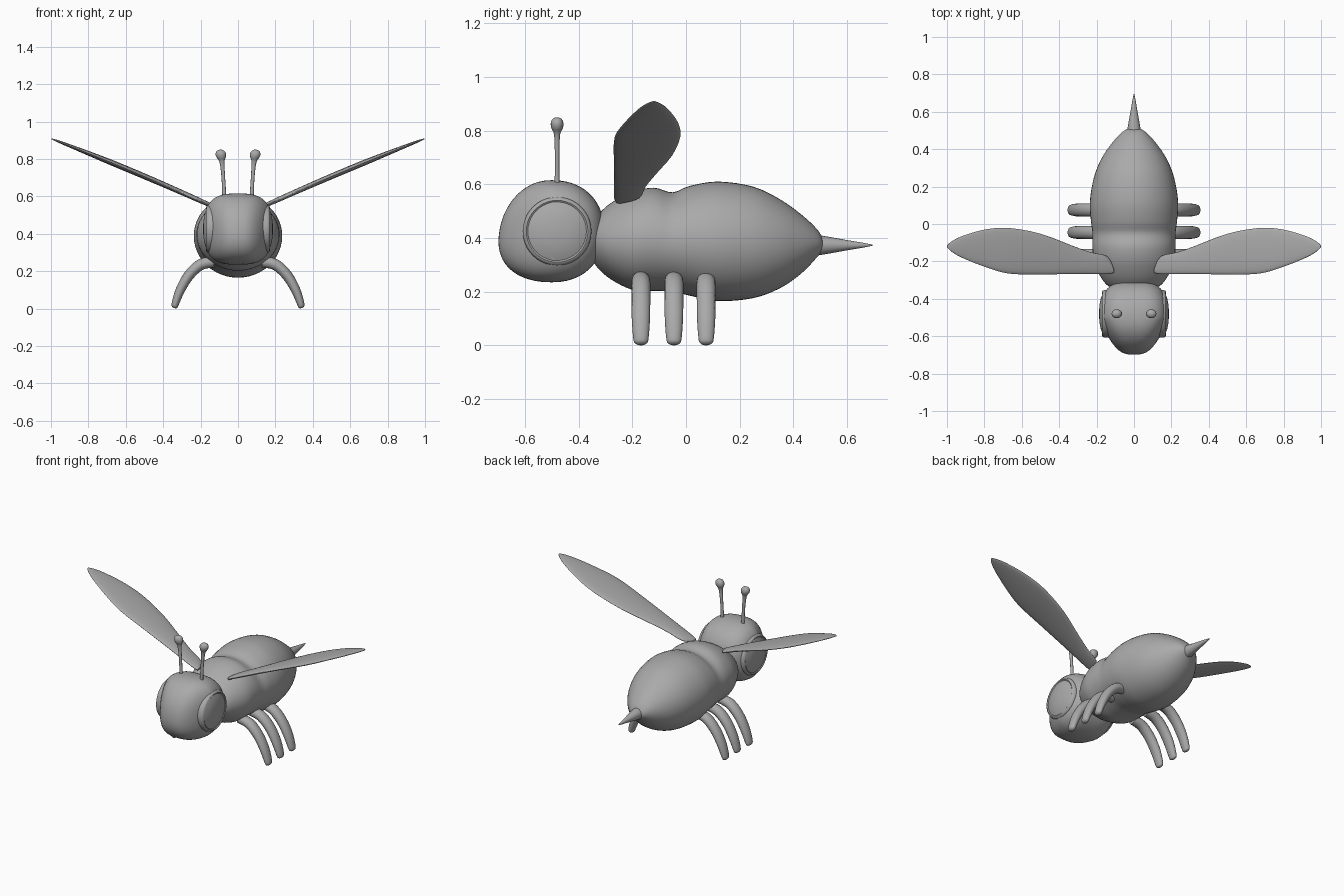
import bpy, bmesh, math
from mathutils import Vector

if "Cube" in bpy.data.objects:
    bpy.data.objects.remove(bpy.data.objects["Cube"])

grey = bpy.data.materials.new("plain grey")
grey.diffuse_color = (0.4, 0.4, 0.4, 1)
grey.use_nodes = True
grey.node_tree.nodes["Principled BSDF"].inputs["Base Color"].default_value = grey.diffuse_color


def finish(name, bm, angle=50):
    bmesh.ops.recalc_face_normals(bm, faces=bm.faces)
    me = bpy.data.meshes.new(name)
    bm.to_mesh(me)
    bm.free()
    ob = bpy.data.objects.new(name, me)
    bpy.context.collection.objects.link(ob)
    me.materials.append(grey)
    bpy.ops.object.select_all(action='DESELECT')
    ob.select_set(True)
    bpy.context.view_layer.objects.active = ob
    bpy.ops.object.shade_smooth_by_angle(angle=math.radians(angle))
    return ob


def smooth(rows, steps):
    """Catmull-Rom interpolation of rows of numbers."""
    out = []
    for i in range(len(rows) - 1):
        p0, p1, p2, p3 = (rows[max(0, min(len(rows) - 1, i + k))] for k in (-1, 0, 1, 2))
        for s in range(steps):
            t = s / steps
            out.append([0.5 * (2 * b + (c - a) * t + (2 * a - 5 * b + 4 * c - d) * t * t
                               + (3 * b - a - 3 * c + d) * t ** 3)
                        for a, b, c, d in zip(p0, p1, p2, p3)])
    out.append(list(rows[-1]))
    return out


def loft(name, rings, n, angle=50):
    """Skin elliptical rings given as (centre, axis u, axis v)."""
    bm = bmesh.new()
    loops = []
    for c, u, v in rings:
        loops.append([bm.verts.new(Vector(c) + Vector(u) * math.cos(2 * math.pi * k / n)
                                   + Vector(v) * math.sin(2 * math.pi * k / n)) for k in range(n)])
    for a, b in zip(loops, loops[1:]):
        for k in range(n):
            bm.faces.new((a[k], a[(k + 1) % n], b[(k + 1) % n], b[k]))
    bm.faces.new(loops[0])
    bm.faces.new(loops[-1])
    return finish(name, bm, angle)


# Body: thorax and abdomen in one skin (y, half width, bottom, top)
stations = [(-0.36, 0.08, 0.34, 0.45), (-0.33, 0.14, 0.29, 0.485), (-0.28, 0.18, 0.246, 0.53),
            (-0.2, 0.215, 0.207, 0.572), (-0.12, 0.222, 0.203, 0.587), (-0.05, 0.222, 0.2, 0.57),
            (0.015, 0.23, 0.185, 0.594), (0.12, 0.236, 0.165, 0.61), (0.25, 0.214, 0.176, 0.591),
            (0.35, 0.174, 0.213, 0.544), (0.43, 0.12, 0.268, 0.487), (0.485, 0.07, 0.325, 0.436),
            (0.507, 0.038, 0.352, 0.402), (0.514, 0.004, 0.374, 0.38)]
loft("body", [((0, y, (b + t) / 2), (w, 0, 0), (0, 0, (t - b) / 2))
              for y, w, b, t in smooth(stations, 4)], 48)

# Stinger
loft("stinger", [((0, y, 0.373), (r, 0, 0), (0, 0, r)) for y, r in
                 smooth([(0.46, 0.04), (0.51, 0.035), (0.6, 0.019), (0.66, 0.009), (0.694, 0.002)], 3)], 16)

# Head: boxy rounded form, narrower at the face and fuller at the chin
bm = bmesh.new()
bmesh.ops.create_uvsphere(bm, u_segments=48, v_segments=32, radius=1)
for v in bm.verts:
    x, y, z = (abs(q) for q in v.co)
    v.co /= ((y ** 2.2 + z ** 2.2) ** (3 / 2.2) + x ** 3) ** (1 / 3)
    a, b, c = v.co
    chin = 0.03 * c if b < 0 else 0.0
    v.co = (0.18 * a * (1 - 0.37 * max(0, -b)), -0.5 + 0.195 * b + chin * abs(b), 0.425 + 0.19 * c)
finish("head", bm)

# Wing outline (distance out, rear edge y, front edge y, half thickness)
wing = [(0.11, -0.235, -0.262, 0.008), (0.144, -0.172, -0.268, 0.011), (0.235, -0.15, -0.268, 0.013),
        (0.34, -0.112, -0.268, 0.014), (0.5, -0.052, -0.269, 0.015), (0.67, -0.021, -0.265, 0.015),
        (0.8, -0.03, -0.228, 0.012), (0.92, -0.065, -0.18, 0.008), (0.975, -0.093, -0.148, 0.005),
        (0.998, -0.113, -0.126, 0.002)]
# Leg centreline (x, z, half thickness, half width)
leg = [(0.13, 0.25, 0.03, 0.03), (0.2, 0.235, 0.03, 0.035), (0.262, 0.178, 0.028, 0.035),
       (0.308, 0.1, 0.025, 0.034), (0.334, 0.03, 0.02, 0.029), (0.338, 0.01, 0.016, 0.024),
       (0.34, 0.003, 0.009, 0.013)]
# Feeler (x, z, radius)
feeler = [(0.073, 0.57, 0.011), (0.075, 0.64, 0.009), (0.08, 0.72, 0.009), (0.086, 0.785, 0.012),
          (0.09, 0.808, 0.022), (0.092, 0.826, 0.025), (0.093, 0.842, 0.019), (0.093, 0.849, 0.006)]
# Eye lens with raised rim (radius, x)
eye = [(0.128, 0.1), (0.128, 0.156), (0.123, 0.168), (0.115, 0.171), (0.109, 0.167),
       (0.085, 0.177), (0.045, 0.185), (0.004, 0.187)]

for s, side in ((1, "right"), (-1, "left")):
    loft(side + "_wing", [((s * x, (r + f) / 2, 0.535 + 0.42 * (x - 0.11) + 0.04 * (x - 0.11) * (1 - x)),
                           (0, (r - f) / 2, 0), (-s * 0.4 * t, 0, 0.92 * t))
                          for x, r, f, t in smooth(wing, 3)], 24, 80)
    for y, place in ((-0.168, "front"), (-0.045, "middle"), (0.075, "rear")):
        path = smooth(leg, 3)
        rings = []
        for i, (x, z, t, w) in enumerate(path):
            p, q = path[max(0, i - 1)], path[min(len(path) - 1, i + 1)]
            d = Vector((q[0] - p[0], 0, q[1] - p[1])).normalized()
            rings.append(((s * x, y, z), (0, w, 0), (-s * d.z * t, 0, d.x * t)))
        loft(f"{side}_{place}_leg", rings, 16)
    loft(side + "_feeler", [((s * x, -0.48, z), (r * 1.12, 0, 0), (0, r * 0.95, 0))
                            for x, z, r in smooth(feeler, 3)], 16)
    loft(side + "_eye", [((s * x, -0.48, 0.425), (0, r, 0), (0, 0, r)) for r, x in eye], 40)
